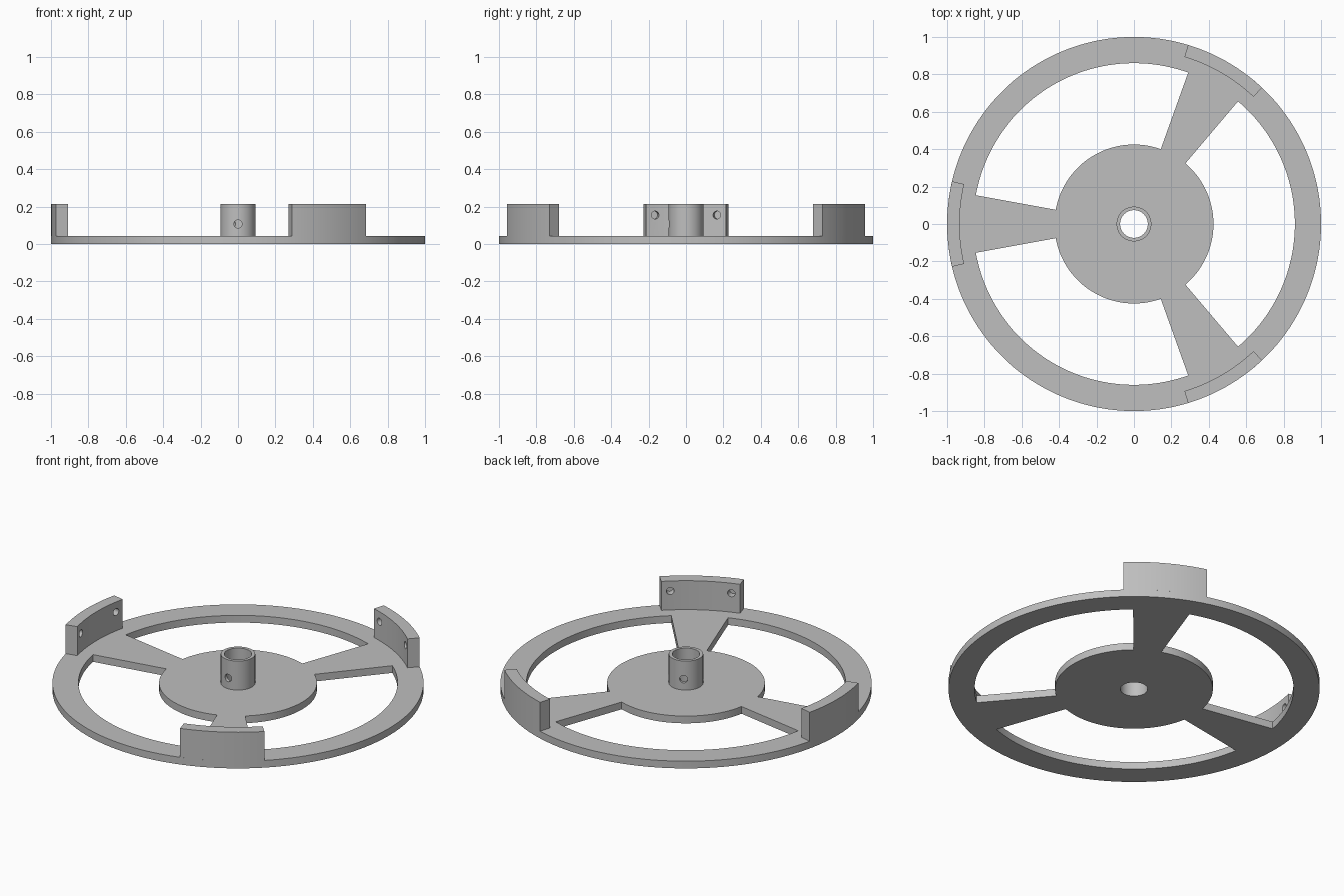
import bpy, bmesh
from math import radians, cos, sin, pi
from mathutils import Matrix, Vector

cube = bpy.data.objects.get("Cube")
if cube:
    bpy.data.objects.remove(cube, do_unlink=True)

PLATE, TOP = 0.043, 0.215          # plate thickness, overall height
RIM, RIM_IN, DISC = 1.0, 0.86, 0.425
BORE, HUB, TAB_IN = 0.074, 0.093, 0.933
SPOKES = (60, 180, 300)            # spoke directions in degrees

grey = bpy.data.materials.new("plain grey")
grey.use_nodes = True
grey.diffuse_color = (0.52, 0.52, 0.52, 1)
grey.node_tree.nodes["Principled BSDF"].inputs["Base Color"].default_value = grey.diffuse_color


def sector(bm, r0, r1, a0, a1, z0, z1, n):
    """Solid slice of a ring between two radii, angles and heights."""
    angles = [radians(a0 + (a1 - a0) * i / n) for i in range(n + 1)]
    outline = [(r1, a) for a in angles] + [(r0, a) for a in reversed(angles)]
    base = bm.faces.new([bm.verts.new((r * cos(a), r * sin(a), z0)) for r, a in outline])
    top = bmesh.ops.extrude_face_region(bm, geom=[base])["geom"]
    bmesh.ops.translate(bm, vec=(0, 0, z1 - z0),
                        verts=[v for v in top if isinstance(v, bmesh.types.BMVert)])


def upright(bm, r, z0, z1, n):
    """Vertical cylinder on the axis."""
    bmesh.ops.create_cone(bm, cap_ends=True, segments=n, radius1=r, radius2=r, depth=z1 - z0,
                          matrix=Matrix.Translation((0, 0, (z0 + z1) / 2)))


def drill(bm, angle, r0, r1, z, radius):
    """Cylinder lying along a radius, used to cut a screw hole."""
    d = Vector((cos(radians(angle)), sin(radians(angle)), 0))
    m = Matrix.Translation(d * (r0 + r1) / 2 + Vector((0, 0, z))) @ d.to_track_quat('Z', 'Y').to_matrix().to_4x4()
    bmesh.ops.create_cone(bm, cap_ends=True, segments=24, radius1=radius, radius2=radius,
                          depth=r1 - r0, matrix=m)


def make(name, bm):
    bmesh.ops.recalc_face_normals(bm, faces=bm.faces)
    mesh = bpy.data.meshes.new(name)
    bm.to_mesh(mesh)
    bm.free()
    mesh.materials.append(grey)
    ob = bpy.data.objects.new(name, mesh)
    bpy.context.collection.objects.link(ob)
    return ob


def carve(ob, bm_cut):
    """Subtract the cutter, then smooth the curved walls."""
    cutter = make("cutter", bm_cut)
    cutter.hide_render = True
    mod = ob.modifiers.new("cut", 'BOOLEAN')
    mod.operation, mod.solver, mod.object = 'DIFFERENCE', 'EXACT', cutter
    bpy.context.view_layer.objects.active = ob
    bpy.ops.object.modifier_apply(modifier=mod.name)
    bpy.data.objects.remove(cutter, do_unlink=True)
    ob.data.shade_smooth()
    ob.data.set_sharp_from_angle(angle=radians(30))


# Wheel plate: rim, spokes and centre disc left by three windows and the bore
body, cut = bmesh.new(), bmesh.new()
upright(body, RIM, 0, PLATE, 180)
upright(cut, BORE, -0.1, 0.1, 64)
for a in SPOKES:
    sector(cut, DISC, RIM_IN, a + 10.3, a + 109.7, -0.1, 0.1, 48)
carve(make("wheel_plate", body), cut)

# Hub tube with two set-screw holes
body, cut = bmesh.new(), bmesh.new()
upright(body, HUB, PLATE, TOP, 64)
upright(cut, BORE, 0, TOP + 0.1, 64)
carve(make("hub_tube", body), cut)
cut = bmesh.new()
for a in (270, 117):
    drill(cut, a, 0.03, 0.15, 0.107, 0.022)
carve(bpy.data.objects["hub_tube"], cut)

# Upright rim tabs, each with two blind holes on the inner face
for label, a in zip(("back_left", "right", "front_left"), SPOKES):
    body, cut = bmesh.new(), bmesh.new()
    sector(body, TAB_IN, RIM, a - 13.2, a + 13.2, PLATE, TOP, 13)
    for side in (-1, 1):
        drill(cut, a + side * 10.2, 0.88, 0.975, 0.155, 0.021)
    carve(make("rim_tab_" + label, body), cut)
